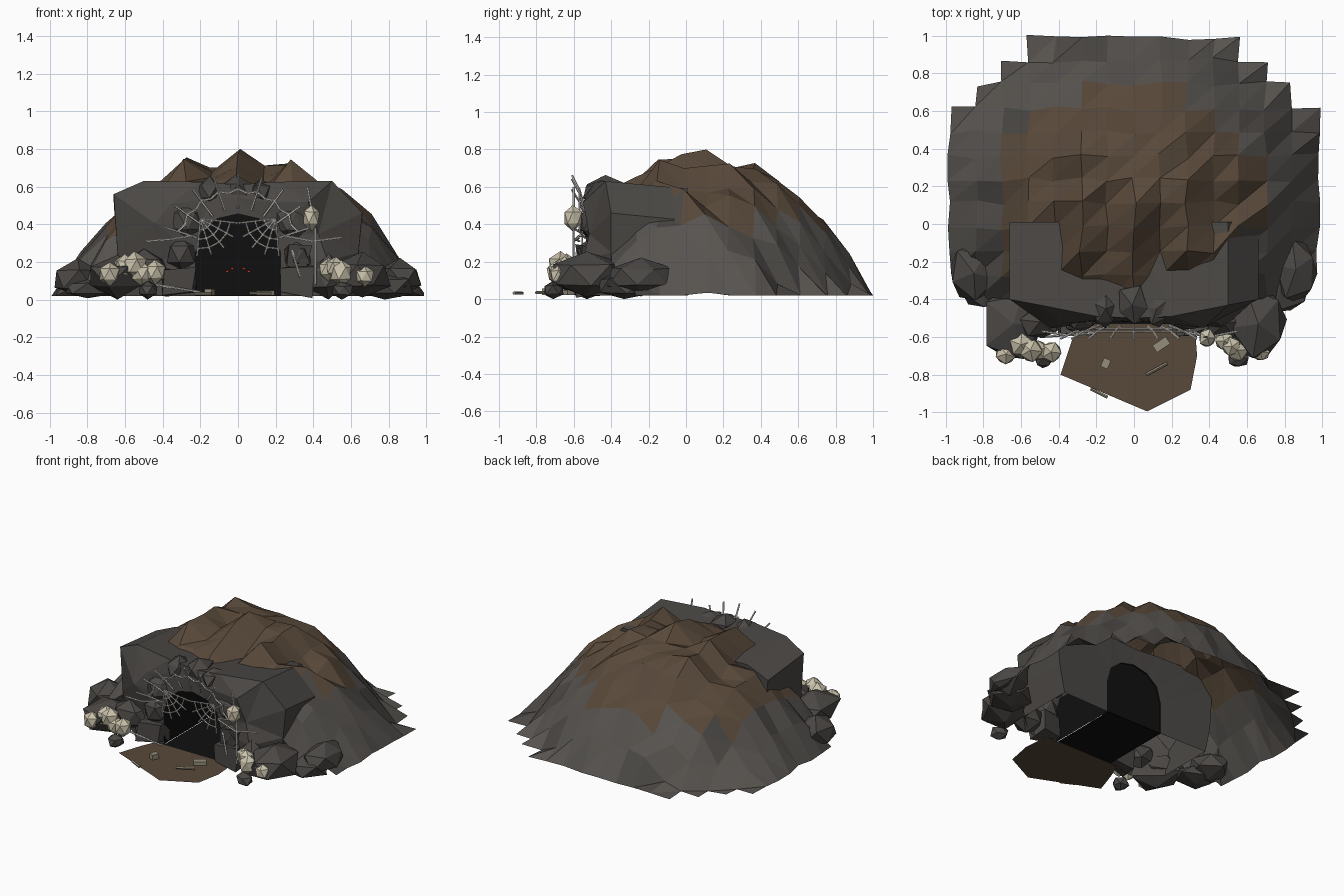
import bpy, bmesh, math, random
from mathutils import Vector, Matrix

if "Cube" in bpy.data.objects:
    bpy.data.objects.remove(bpy.data.objects["Cube"])

random.seed(11)
U = random.uniform


def mat(name, r, g, b):
    m = bpy.data.materials.new(name)
    m.diffuse_color = (r, g, b, 1)
    m.use_nodes = True
    m.node_tree.nodes["Principled BSDF"].inputs["Base Color"].default_value = m.diffuse_color
    return m


ROCK = mat("rock", .070, .064, .059)
STONE = mat("pale_rock", .095, .087, .079)
EARTH = mat("earth", .098, .066, .042)
BLACK = mat("tunnel_black", .005, .005, .005)
EGG = mat("egg", .58, .53, .40)
SILK = mat("silk", .75, .73, .68)
BONE = mat("bone", .30, .27, .20)
RED = mat("red", .9, .04, .02)


def finish(name, bm, *mats):
    me = bpy.data.meshes.new(name)
    bm.to_mesh(me)
    bm.free()
    for m in mats:
        me.materials.append(m)
    ob = bpy.data.objects.new(name, me)
    bpy.context.collection.objects.link(ob)
    return ob


def blob(name, c, size, m, jitter=.15, rot=0.0):
    # jittered icosphere, flat facets
    bm = bmesh.new()
    bmesh.ops.create_icosphere(bm, subdivisions=1, radius=1)
    R = Matrix.Rotation(rot, 3, 'Z')
    for v in bm.verts:
        p = (R @ v.co) * (1 + U(-jitter, jitter))
        v.co = Vector(p[i] * size[i] for i in range(3)) + Vector(c)
        v.co.z = max(v.co.z, 0)
        v.co.x = max(-.98, min(.98, v.co.x))
    return finish(name, bm, m)


def box(name, c, size, m, rot=0.0, jitter=0.0):
    bm = bmesh.new()
    bmesh.ops.create_cube(bm, size=1)
    for v in bm.verts:
        p = Vector(v.co[i] * size[i] + U(-jitter, jitter) for i in range(3))
        v.co = Matrix.Rotation(rot, 3, 'Z') @ p + Vector(c)
    return finish(name, bm, m)


def strands(name, paths, r=.006, m=SILK):
    # thin five-sided rods along each path
    bm = bmesh.new()
    for path in paths:
        for a, b in zip(path, path[1:]):
            a, b = Vector(a), Vector(b)
            d = b - a
            M = Matrix.Translation((a + b) / 2) @ d.to_track_quat('Z', 'Y').to_matrix().to_4x4()
            bmesh.ops.create_cone(bm, cap_ends=True, segments=5, radius1=r, radius2=r,
                                  depth=d.length, matrix=M)
    return finish(name, bm, m)


# mound: stepped-edge height field, open underneath, peaks on every other column
xs = [-.98 + .14 * i for i in range(15)]
ys = [-.4, -.27, -.15, -.02, .11, .235, .36, .49, .61, .745, .87, .99]
rad = lambda x, y: math.hypot(x, (y - .1) / .9)
bm = bmesh.new()
grid = {}
for i, x in enumerate(xs):
    for j, y in enumerate(ys):
        r = rad(x, y)
        h = .73 * (1 - r ** 2.4)
        if h > .05:
            k = .06 if r < .6 else .035
            h += U(-k, k)
            if r < .5:
                h += .035 if i % 2 else -.035
        grid[i, j] = bm.verts.new((x + U(-.012, .012), y + U(-.015, .015), min(.8, max(.02, h))))
for i in range(14):
    for j in range(11):
        cx, cy = (xs[i] + xs[i + 1]) / 2, (ys[j] + ys[j + 1]) / 2
        r = rad(cx, cy)
        if r > (1.06 if cy > 0 else 1.02):
            continue
        a, b, c, d = grid[i, j], grid[i + 1, j], grid[i + 1, j + 1], grid[i, j + 1]
        k = 2 if r < .68 + U(-.05, .05) else int(U(0, 1) < .75)
        for tri in ((a, b, c), (a, c, d)):
            bm.faces.new(tri).material_index = k
bmesh.ops.delete(bm, geom=[v for v in bm.verts if not v.link_faces], context='VERTS')
finish("mound", bm, ROCK, STONE, EARTH)

# cave mouth: rings from the arch outwards, then back into the mound
half_in = [(.225, .02), (.225, .14), (.225, .25), (.195, .36), (.11, .43), (0, .455)]
half_out = [(.60, .02), (.64, .25), (.66, .56), (.5, .63), (.2, .625), (0, .61)]
mirror = lambda h: [(-x, z) for x, z in h] + h[-2::-1]
inner, outer = mirror(half_in), mirror(half_out)
outer[8] = (.66, .46)          # right shoulder sits lower than the left one
y_out = [-.4, -.4, -.4, -.43, -.49, -.5, -.49, -.43, -.4, -.4, -.4]
bm = bmesh.new()
rings = [[bm.verts.new((x, 0, z)) for x, z in inner],
         [bm.verts.new((x, -.52, z)) for x, z in inner], [], [], []]
for (x, z), (X, Z), y in zip(inner, outer, y_out):
    t = U(.45, .62)
    rings[2].append(bm.verts.new((x + (X - x) * t, -.545 + U(-.01, .04), z + (Z - z) * t)))
    rings[3].append(bm.verts.new((X, y, Z)))
    rings[4].append(bm.verts.new((X, .01, Z - .04 if Z > .1 else Z)))
rings.append(rings[0])
for k in range(5):
    p, q = rings[k], rings[k + 1]
    for n in range(len(p) - 1):
        f = bm.faces.new((p[n], p[n + 1], q[n + 1], q[n]))
        f.material_index = 1 if k == 0 else 0
bmesh.ops.triangulate(bm, faces=bm.faces[:])
bmesh.ops.recalc_face_normals(bm, faces=bm.faces[:])
finish("cave_mouth", bm, ROCK, BLACK)

# tunnel end wall and floor
bm = bmesh.new()
bm.faces.new([bm.verts.new((x, -.01, z)) for x, z in inner])
bm.faces.new([bm.verts.new(p) for p in
              ((-.22, -.53, .021), (.22, -.53, .021), (.22, 0, .021), (-.22, 0, .021))])
finish("tunnel_end_and_floor", bm, BLACK)

# glowing eyes in the dark
for x, z in ((.03, .165), (.058, .15)):
    for s in (-1, 1):
        box("eye", (s * x, -.1, z), (.014, .012, .01), RED)

# low angular boulders at the flanks
for n, (c, s) in enumerate([
        ((-.64, -.53, .12), (.18, .2, .11)), ((-.85, -.26, .11), (.14, .15, .1)),
        ((.66, -.53, .13), (.17, .22, .13)), ((.86, -.24, .12), (.13, .18, .1)),
        ((-.48, -.71, .05), (.06, .06, .05)), ((.55, -.71, .05), (.06, .06, .05)),
        ((-.8, -.34, .06), (.15, .11, .06)), ((.78, -.33, .07), (.15, .16, .08)),
        ((-.5, -.52, .17), (.14, .09, .1)), ((.48, -.53, .12), (.12, .1, .11))]):
    blob("boulder_%d" % n, c, s, ROCK, .15, rot=n)

# stones around the arch and its jambs
for c, s in [((-.15, -.45, .575), (.08, .1, .07)), ((-.01, -.43, .58), (.09, .11, .075)),
             ((.12, -.45, .575), (.08, .1, .07)), ((-.28, -.5, .42), (.1, .08, .1)),
             ((.29, -.5, .41), (.1, .08, .1)), ((-.3, -.5, .24), (.08, .08, .09)),
             ((.31, -.52, .23), (.08, .07, .08))]:
    blob("arch_stone", c, s, ROCK, .18, U(0, 3))
for c, s in [((-.31, -.52, .1), (.16, .12, .15)), ((.31, -.52, .1), (.15, .12, .15)),
             ((.32, -.53, .23), (.11, .09, .1))]:
    box("jamb_stone", c, s, ROCK, U(-.15, .15), .018)

# web over the arch: spokes and sagging ring
bow = lambda a, r, y: (r * math.cos(a), y, .26 + r * .98 * math.sin(a))
angles = [math.radians(18 + 18 * i) for i in range(9)]
paths = [[bow(a, .23, -.54), bow(a, .33, -.57), bow(a, .41, -.61)] for a in angles]
ring = []
for a, b in zip(angles, angles[1:]):
    ring += [bow(a, .335, -.57), bow((a + b) / 2, .315, -.57)]
strands("arch_web", paths + [ring + [bow(angles[-1], .335, -.57)]])

# corner webs hanging inside the arch
for s in (-1, 1):
    fan = [math.radians(-95 + 22 * i) for i in range(5)]
    pt = lambda a, r: (s * (-.2 + r * math.cos(a)), -.555, .43 + r * math.sin(a))
    paths = [[pt(a, 0), pt(a, .2)] for a in fan]
    paths += [[pt(a, r) for a in fan] for r in (.06, .11, .16)]
    strands("corner_web", paths, .005)
strands("loose_threads", [
    [(-.49, -.57, .31), (-.36, -.59, .32), (-.24, -.56, .34)],
    [(.24, -.57, .34), (.4, -.6, .31), (.55, -.57, .33)],
    [(.41, -.6, .08), (.41, -.6, .38)], [(.39, -.6, .48), (.37, -.6, .6)],
    [(-.5, -.6, .09), (-.2, -.58, .04)], [(.28, -.58, .28), (.33, -.6, .12)]])

# egg sacs
for c, r in [((-.68, -.69, .135), .06), ((-.6, -.64, .17), .07), ((-.55, -.67, .18), .068),
             ((-.44, -.68, .145), .06), ((-.51, -.67, .14), .06), ((.48, -.62, .16), .056),
             ((.55, -.67, .14), .065), ((.52, -.65, .17), .056), ((.67, -.68, .125), .053)]:
    blob("egg_sac", c, (r, r, r * 1.1), EGG, .07, rot=U(0, 3))
blob("hanging_egg_sac", (.39, -.605, .435), (.05, .055, .07), EGG, .07)

# dirt apron before the mouth
bm = bmesh.new()
bm.faces.new([bm.verts.new((x, y, .02)) for x, y in (
    (-.28, -.51), (-.33, -.62), (-.39, -.8), (.07, -.995), (.3, -.88), (.335, -.7), (.32, -.51))])
finish("dirt_apron", bm, EARTH)

# scattered bones
box("bone_block", (-.15, -.74, .04), (.04, .05, .035), BONE, -.4)
box("bone_slab", (.145, -.64, .035), (.085, .045, .025), BONE, .6)
strands("bone_sticks", [[(.065, -.8, .035), (.175, -.74, .035)],
                        [(-.23, -.875, .032), (-.14, -.92, .032)]], .009, BONE)
